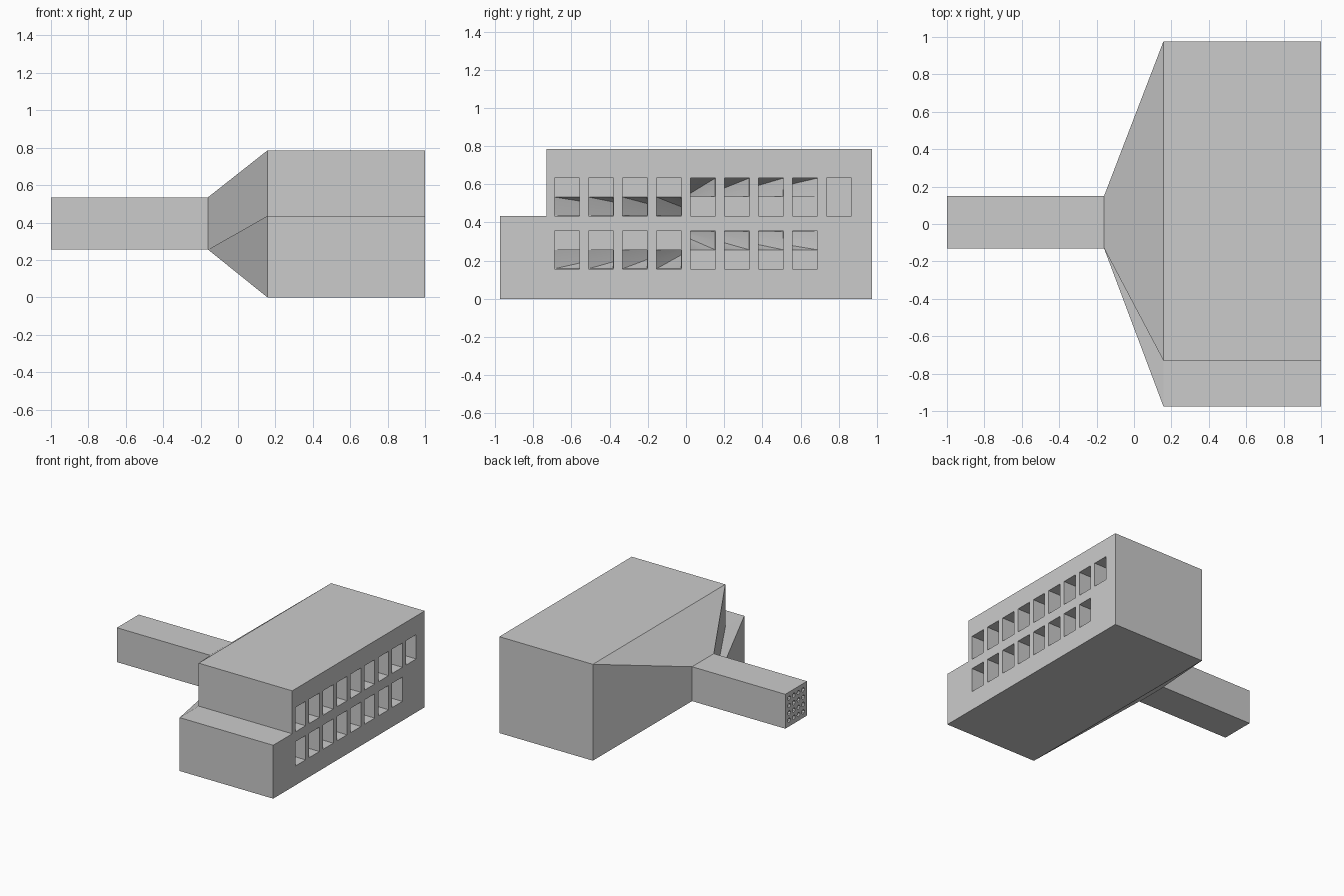
import bpy
import bmesh
from math import cos, sin, pi

if "Cube" in bpy.data.objects:
    bpy.data.objects.remove(bpy.data.objects["Cube"], do_unlink=True)

grey = bpy.data.materials.new("plain grey")
grey.use_nodes = True
GREY = (0.6, 0.6, 0.6, 1)
grey.diffuse_color = GREY
grey.node_tree.nodes["Principled BSDF"].inputs["Base Color"].default_value = GREY

# Main stations along x: body face, body back, neck start, neck end
FACE, BACK, NECK, END = 1.0, 0.157, -0.16, -1.0


def loft(bm, sections):
    """Closed skin through (x, [(y, z), ...]) sections with equal point counts."""
    rings = [[bm.verts.new((x, y, z)) for y, z in pts] for x, pts in sections]
    n = len(rings[0])
    for a, b in zip(rings, rings[1:]):
        for i in range(n):
            j = (i + 1) % n
            bm.faces.new((a[i], a[j], b[j], b[i]))
    bm.faces.new(rings[0][::-1])
    bm.faces.new(rings[-1])


def finish(name, bm):
    bmesh.ops.remove_doubles(bm, verts=bm.verts, dist=1e-5)
    bmesh.ops.recalc_face_normals(bm, faces=bm.faces)
    mesh = bpy.data.meshes.new(name)
    bm.to_mesh(mesh)
    bm.free()
    mesh.materials.append(grey)
    obj = bpy.data.objects.new(name, mesh)
    bpy.context.collection.objects.link(obj)
    return obj


def rect(y0, y1, z0, z1):
    """Rectangle outline with corners and edge middles."""
    ym, zm = (y0 + y1) / 2, (z0 + z1) / 2
    return [(y1, zm), (y1, z1), (ym, z1), (y0, z1),
            (y0, zm), (y0, z0), (ym, z0), (y1, z0)]


def octagon(y, z, r):
    return [(y + r * cos(k * pi / 4), z + r * sin(k * pi / 4)) for k in range(8)]


# Housing: stepped body, tapering shoulder and square neck
step = [(-0.975, 0), (0.975, 0), (0.975, 0.785),
        (-0.73, 0.785), (-0.73, 0.435), (-0.975, 0.435)]
low, high = (-0.13, 0.255), (-0.13, 0.535)
neck = [low, (0.15, 0.255), (0.15, 0.535), high, low, low]
sections = [(FACE, step)]
STEPS = 8
for s in range(STEPS + 1):
    t = s / STEPS
    ring = [(a[0] + (b[0] - a[0]) * t, a[1] + (b[1] - a[1]) * t)
            for a, b in zip(step, neck)]
    sections.append((BACK + (NECK - BACK) * t, ring))
sections.append((END, neck))
bm = bmesh.new()
loft(bm, sections)
housing = finish("connector_housing", bm)

# Pockets in the face: nine above, eight below; all but the last have a tunnel
pockets, tunnels = bmesh.new(), bmesh.new()
WIDTH, HEIGHT, PITCH = 0.131, 0.198, 0.178
for row, z0 in enumerate((0.157, 0.435)):
    for i in range(8 + row):
        y0 = -0.689 + PITCH * i
        y1 = y0 + WIDTH
        opening = rect(y0, y1, z0, z0 + HEIGHT)
        loft(pockets, [(FACE + 0.1, opening), (BACK, opening)])
        if i == 8:
            continue
        # The tunnel leaves through the lower or upper half of the pocket
        side = i // 4
        zl = z0 + side * HEIGHT / 2
        inset = 0.001
        mouth = rect(y0 + inset, y1 - inset, zl + inset, zl + HEIGHT / 2 - inset)
        hole = octagon(-0.08 + 0.06 * (i % 4), 0.305 + 0.06 * (2 * row + side), 0.018)
        loft(tunnels, [(BACK + 0.05, mouth), (BACK, mouth),
                       (NECK, hole), (END - 0.1, hole)])

bpy.context.view_layer.objects.active = housing
housing.select_set(True)
for name, cut in (("pocket_cutter", pockets), ("tunnel_cutter", tunnels)):
    cutter = finish(name, cut)
    cutter.hide_render = True
    mod = housing.modifiers.new(name, "BOOLEAN")
    mod.operation = "DIFFERENCE"
    mod.solver = "EXACT"
    mod.object = cutter
    bpy.ops.object.modifier_apply(modifier=mod.name)
    bpy.data.objects.remove(cutter, do_unlink=True)

bpy.ops.object.shade_smooth_by_angle(angle=pi / 9)
